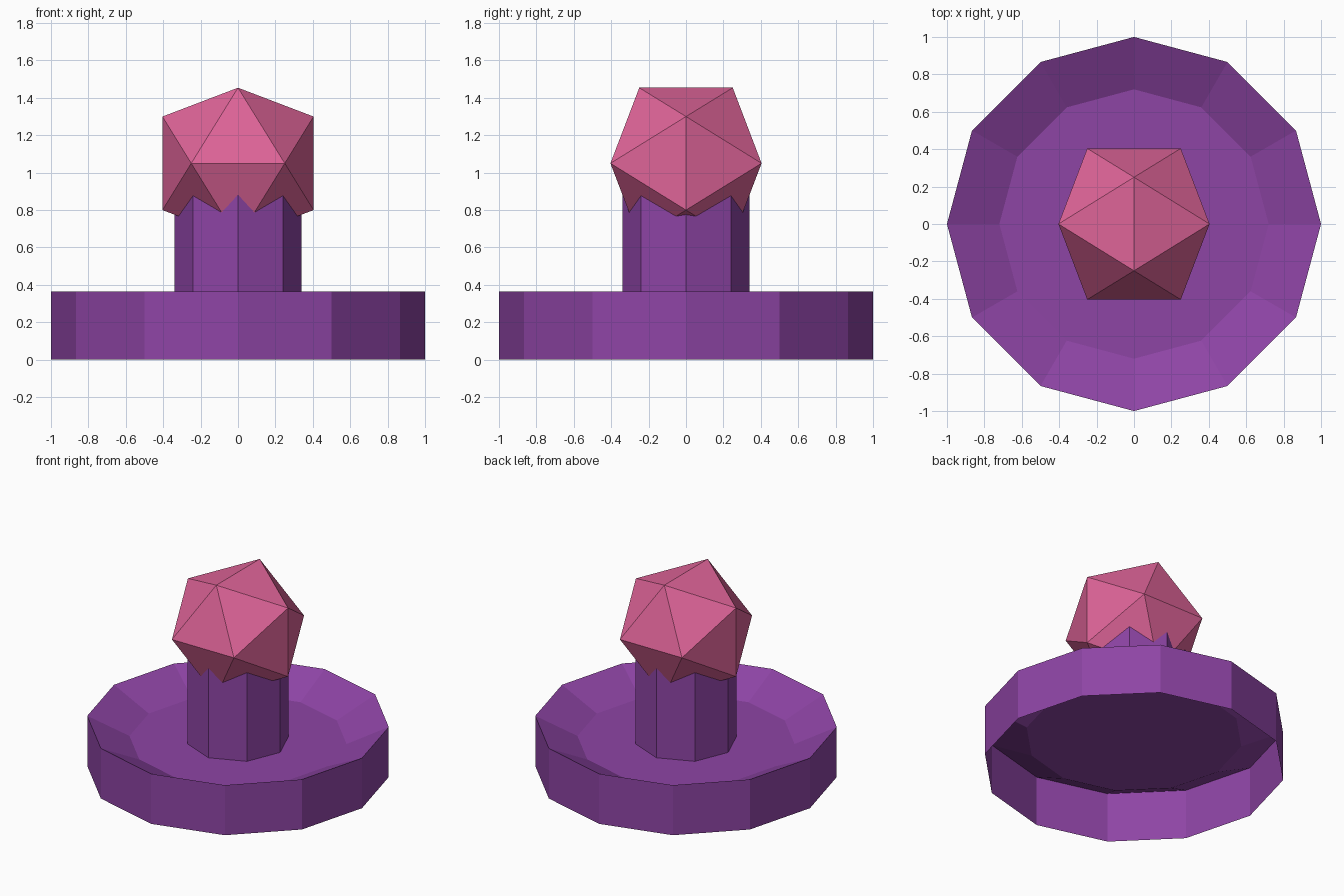
import bpy
import bmesh
from math import cos, sin, tau
from mathutils import Vector

cube = bpy.data.objects.get("Cube")
if cube:
    bpy.data.objects.remove(cube)


def material(name, color):
    mat = bpy.data.materials.new(name)
    mat.use_nodes = True
    mat.diffuse_color = color
    mat.node_tree.nodes["Principled BSDF"].inputs["Base Color"].default_value = color
    return mat


def finish(name, bm, mat):
    mesh = bpy.data.meshes.new(name)
    bm.to_mesh(mesh)
    bm.free()
    mesh.materials.append(mat)
    obj = bpy.data.objects.new(name, mesh)
    bpy.context.collection.objects.link(obj)
    return obj


def lathe(name, profile, sides, mat):
    """Sweep (radius, height) points around z, then cap the last ring."""
    bm = bmesh.new()
    rings = [[bm.verts.new((r * cos(tau * i / sides), r * sin(tau * i / sides), z))
              for i in range(sides)] for r, z in profile]
    for low, high in zip(rings, rings[1:]):
        for i in range(sides):
            j = (i + 1) % sides
            bm.faces.new((low[i], low[j], high[j], high[i]))
    bm.faces.new(rings[-1])
    return finish(name, bm, mat)


purple = material("purple", (0.27, 0.058, 0.376, 1))
pink = material("pink", (0.73, 0.127, 0.314, 1))

# Dish: thin wall, sloping inner rim and raised floor, open underneath
FLOOR = 0.23
lathe("dish", [(1, 0), (1, 0.365), (0.72, FLOOR)], 12, purple)

# Column: octagonal post whose top is buried in the ball
lathe("column", [(0.34, FLOOR), (0.34, 0.93)], 8, purple)

# Ball: icosahedron with an edge along y on top
A, B = 0.25, 0.404
bm = bmesh.new()
for s in (-1, 1):
    for t in (-1, 1):
        for corner in ((0, s * A, t * B), (s * B, 0, t * A), (s * A, t * B, 0)):
            bm.verts.new(Vector(corner) + Vector((0, 0, 1.05)))
bmesh.ops.convex_hull(bm, input=bm.verts[:])
bmesh.ops.recalc_face_normals(bm, faces=bm.faces[:])
finish("ball", bm, pink)
